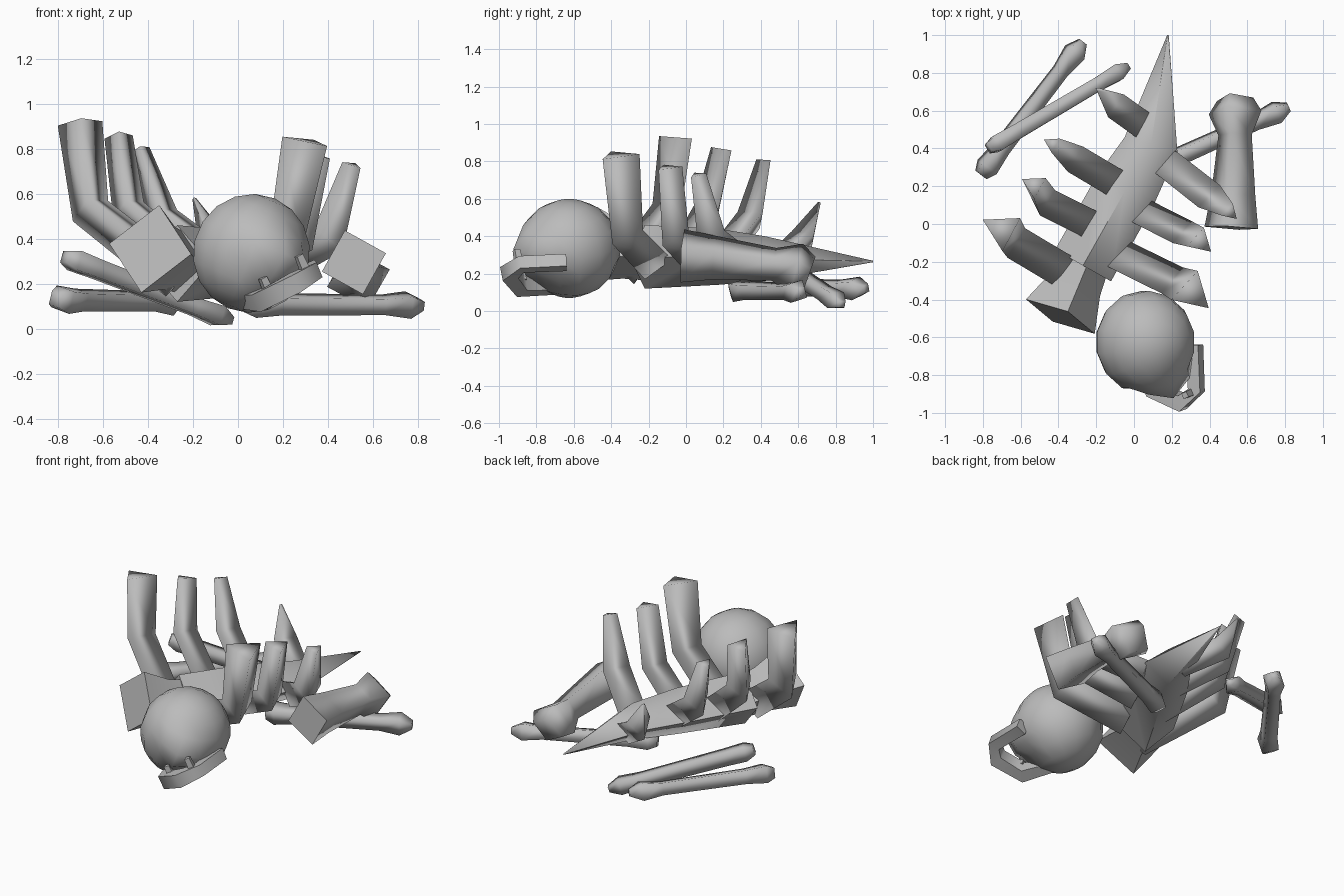
import bpy, bmesh, math
from mathutils import Matrix, Vector

if "Cube" in bpy.data.objects:
    bpy.data.objects.remove(bpy.data.objects["Cube"])

bone = bpy.data.materials.new("bone_grey")
bone.use_nodes = True
bone.diffuse_color = (0.5, 0.5, 0.5, 1)
bone.node_tree.nodes["Principled BSDF"].inputs["Base Color"].default_value = (0.5, 0.5, 0.5, 1)

UP = Vector((0, 0, 1))
SPINE = Vector((0.35, 0.93, 0))


def finish(name, bm, angle):
    bmesh.ops.recalc_face_normals(bm, faces=bm.faces)
    mesh = bpy.data.meshes.new(name)
    bm.to_mesh(mesh)
    bm.free()
    mesh.materials.append(bone)
    obj = bpy.data.objects.new(name, mesh)
    bpy.context.collection.objects.link(obj)
    bpy.ops.object.select_all(action='DESELECT')
    obj.select_set(True)
    bpy.context.view_layer.objects.active = obj
    bpy.ops.object.shade_smooth_by_angle(angle=math.radians(angle))


def sweep(name, path, radii, sides=4, ref=UP, turn=0.0, angle=85):
    """Loft polygon rings along a path; each radius is one number or (across, along ref)."""
    pts = [Vector(p) for p in path]
    bm = bmesh.new()
    rings = []
    for i, p in enumerate(pts):
        t = (pts[min(i + 1, len(pts) - 1)] - pts[max(i - 1, 0)]).normalized()
        side = t.cross(ref).normalized()
        top = side.cross(t)
        ra, rb = radii[i] if isinstance(radii[i], tuple) else (radii[i], radii[i])
        ring = []
        for k in range(sides):
            a = turn + math.tau * k / sides
            ring.append(bm.verts.new(p + side * ra * math.cos(a) + top * rb * math.sin(a)))
        rings.append(ring)
    for r0, r1 in zip(rings, rings[1:]):
        for k in range(sides):
            j = (k + 1) % sides
            bm.faces.new((r0[k], r0[j], r1[j], r1[k]))
    bm.faces.new(rings[0])
    bm.faces.new(rings[-1])
    finish(name, bm, angle)


# Spine: a tapering beam ending in a spike
sweep("spine",
      [(-0.27, -0.22, 0.29), (-0.05, 0.17, 0.29), (0.09, 0.42, 0.28), (0.18, 1.0, 0.265)],
      [(0.17, 0.17), (0.17, 0.15), (0.145, 0.12), (0.004, 0.004)])

# Collar block flaring out of the front end of the spine
sweep("collar",
      [(-0.25, -0.18, 0.29), (-0.31, -0.32, 0.315), (-0.39, -0.49, 0.355)],
      [0.13, 0.145, (0.205, 0.20)], turn=0.12)

# Ribs: three-sided, from a base on the spine through an elbow to an upright tip
ribs = {
    "right_rib_1": ([(-0.27, -0.31, 0.23), (-0.66, -0.08, 0.54), (-0.70, -0.03, 0.92)], 0.105, 0.115),
    "right_rib_2": ([(-0.19, -0.02, 0.28), (-0.49, 0.13, 0.54), (-0.53, 0.205, 0.86)], 0.09, 0.073),
    "right_rib_3": ([(-0.05, 0.19, 0.28), (-0.34, 0.36, 0.50), (-0.435, 0.425, 0.80)], 0.09, 0.05),
    "right_rib_4": ([(0.08, 0.50, 0.26), (-0.12, 0.64, 0.39), (-0.195, 0.715, 0.58)], 0.085, 0.01),
    "left_rib_1": ([(-0.10, -0.17, 0.26), (0.23, -0.33, 0.42), (0.31, -0.365, 0.835)], 0.105, 0.12),
    "left_rib_2": ([(0.02, 0.06, 0.27), (0.28, -0.07, 0.40), (0.353, -0.095, 0.77)], 0.09, 0.077),
    "left_rib_3": ([(0.17, 0.31, 0.27), (0.42, 0.12, 0.41), (0.51, 0.06, 0.73)], 0.095, 0.05),
}
for name, (path, body, tip) in ribs.items():
    sweep(name, path, [body, body, tip], 3, SPINE, 0.12 if "right" in name else -0.66, 125)


def long_bone(name, start, end, shaft, knob, turn):
    """Thin shaft with a swollen, wedge-like knob at each end."""
    a, b = Vector(start), Vector(end)
    stops = (0, 0.06, 0.2, 0.78, 0.92, 1)
    sizes = (knob * 0.6, knob, shaft * 1.1, shaft, knob, knob * 0.4)
    sweep(name, [a.lerp(b, s) for s in stops], sizes, turn=turn, angle=95)


# Loose limb bones
long_bone("loose_bone_lower", (-0.81, 0.26, 0.13), (-0.27, 0.965, 0.12), 0.052, 0.072, 0.5)
long_bone("loose_bone_upper", (-0.77, 0.40, 0.32), (-0.03, 0.835, 0.035), 0.052, 0.062, 0.8)
long_bone("left_shin_bone", (0.02, 0.26, 0.11), (0.82, 0.62, 0.105), 0.052, 0.07, 0.5)

# Thick thigh bone with a broad square end
sweep("left_thigh_bone",
      [(0.515, -0.02, 0.295), (0.525, 0.15, 0.285), (0.535, 0.47, 0.25),
       (0.535, 0.59, 0.225), (0.535, 0.66, 0.20)],
      [0.148, 0.122, 0.092, 0.145, 0.10], turn=0.28, angle=95)

# Skull: low-poly ball with eye sockets, a muzzle and a hollow under the palate
face = Vector((0.40, -0.91, 0.0)).normalized()
lateral = Vector((0.83, 0.36, 0.42)).normalized()
brow = lateral.cross(face).normalized()
brow = brow if brow.z > 0 else -brow
dents = [((face + lateral * 0.5 + brow * 0.1).normalized(), -0.12, 0.4),
         ((face - lateral * 0.5 + brow * 0.1).normalized(), -0.12, 0.4),
         ((face + lateral * 0.12 - brow * 0.12).normalized(), 0.26, 0.7),
         ((face * 0.62 - brow * 0.8).normalized(), -0.22, 0.5)]
bm = bmesh.new()
bmesh.ops.create_uvsphere(bm, u_segments=14, v_segments=9, radius=1,
                          matrix=Matrix.Rotation(0.4, 4, 'Y'))
for v in bm.verts:
    d = v.co.normalized()
    scale = 1.02
    for centre, depth, reach in dents:
        scale += depth * max(0, 1 - (d - centre).length / reach)
    v.co = Vector((0.06, -0.625, 0.335)) + Vector((d.x * 0.26, d.y * 0.27, d.z * 0.26)) * scale
finish("skull", bm, 60)

# Lower jaw: horseshoe bar hanging off the face
sweep("jaw",
      [(0.32, -0.64, 0.26), (0.33, -0.88, 0.25), (0.255, -0.945, 0.205),
       (0.11, -0.88, 0.13), (0.03, -0.68, 0.13)],
      [0.05, 0.05, 0.06, 0.06, 0.045], ref=brow, turn=math.pi / 4)

# Teeth standing on the jaw
for name, spot in (("left_tooth", (0.285, -0.90, 0.29)), ("right_tooth", (0.125, -0.88, 0.19))):
    p = Vector(spot)
    sweep(name, [p - brow * 0.03, p + brow * 0.04], [0.026, 0.022], ref=face, turn=math.pi / 4)
